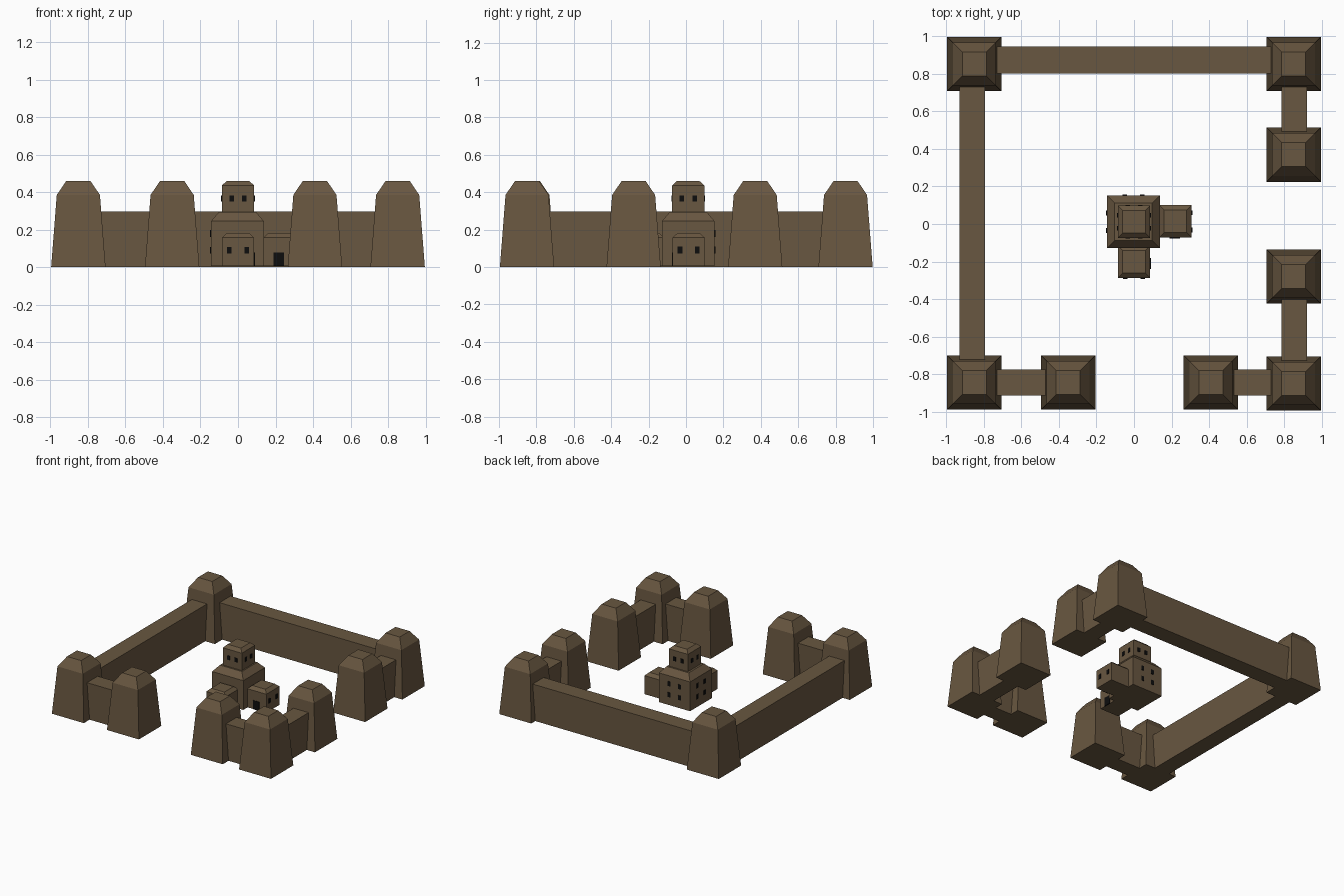
import bpy, bmesh
from math import cos, sin, radians

if "Cube" in bpy.data.objects:
    bpy.data.objects.remove(bpy.data.objects["Cube"])


def material(name, color):
    m = bpy.data.materials.new(name)
    m.diffuse_color = color
    m.use_nodes = True
    m.node_tree.nodes["Principled BSDF"].inputs["Base Color"].default_value = m.diffuse_color
    return m


CLAY = material("clay", (0.14, 0.095, 0.052, 1))
DARK = material("opening_black", (0.004, 0.004, 0.004, 1))


def stack(name, x, y, rings, mat=CLAY):
    """Solid lofted through square rings given as (half_x, half_y, z)."""
    bm = bmesh.new()
    loops = [[bm.verts.new((x + sx * hx, y + sy * hy, z))
              for sx, sy in ((-1, -1), (1, -1), (1, 1), (-1, 1))]
             for hx, hy, z in rings]
    bm.faces.new(loops[0][::-1])
    bm.faces.new(loops[-1])
    for a, b in zip(loops, loops[1:]):
        for i in range(4):
            j = (i + 1) % 4
            bm.faces.new((a[i], a[j], b[j], b[i]))
    me = bpy.data.meshes.new(name)
    bm.to_mesh(me)
    bm.free()
    me.materials.append(mat)
    ob = bpy.data.objects.new(name, me)
    bpy.context.collection.objects.link(ob)
    return ob


def box(name, x0, x1, y0, y1, z0, z1, mat=CLAY):
    hx, hy = (x1 - x0) / 2, (y1 - y0) / 2
    return stack(name, (x0 + x1) / 2, (y0 + y1) / 2,
                 [(hx, hy, z0), (hx, hy, z1)], mat)


def house(name, x, y, half, roof_half, z0, eaves, top):
    stack(name, x, y, [(half, half, z0), (half, half, eaves),
                       (roof_half, roof_half, top)])


def opening(name, cx, cy, half, side, offset, z, w, h):
    """Thin dark panel on one wall: side 0 front, 1 right, 2 back, 3 left."""
    a = radians(90 * side)
    lx, ly = offset, -half
    x = cx + lx * cos(a) - ly * sin(a)
    y = cy + lx * sin(a) + ly * cos(a)
    hx, hy = (w / 2, 0.004) if side % 2 == 0 else (0.004, w / 2)
    stack(name, x, y, [(hx, hy, z - h / 2), (hx, hy, z + h / 2)], DARK)


# Tapered towers: four corners and two gate pairs
towers = [(-0.851, 0.853), (0.851, 0.853), (-0.851, -0.845), (0.851, -0.85),
          (-0.351, -0.845), (0.41, -0.845), (0.851, 0.37), (0.851, -0.28)]
for tx, ty in towers:
    stack("tower", tx, ty, [(0.145, 0.145, 0), (0.115, 0.115, 0.385),
                            (0.064, 0.064, 0.46)])

# Curtain walls
box("back_wall", -0.74, 0.74, 0.803, 0.945, 0, 0.297)
box("left_wall", -0.931, -0.793, -0.74, 0.75, 0, 0.297)
box("front_wall_left", -0.74, -0.46, -0.915, -0.776, 0, 0.297)
box("front_wall_right", 0.52, 0.74, -0.915, -0.776, 0, 0.297)
box("right_wall_back", 0.785, 0.922, 0.48, 0.745, 0, 0.297)
box("right_wall_front", 0.785, 0.922, -0.74, -0.39, 0, 0.297)

# Keep: main block, upper turret and two annexes
house("keep", -0.003, 0.012, 0.141, 0.1, 0.005, 0.245, 0.293)
house("turret", 0, 0.012, 0.086, 0.06, 0.285, 0.435, 0.46)
house("front_annex", 0, -0.202, 0.086, 0.06, 0.005, 0.157, 0.181)
house("right_annex", 0.221, 0.014, 0.086, 0.06, 0.005, 0.157, 0.181)

# Windows
for s in (-1, 1):
    for side in range(4):
        opening("turret_window", 0, 0.012, 0.086, side, s * 0.034, 0.366, 0.023, 0.034)
    for side in (2, 3):
        for z in (0.09, 0.18):
            opening("keep_window", -0.003, 0.012, 0.141, side, s * 0.047, z, 0.025, 0.037)
    opening("front_annex_window", 0, -0.202, 0.086, 0, s * 0.046, 0.09, 0.025, 0.037)
    opening("right_annex_window", 0.221, 0.014, 0.086, 1, s * 0.046, 0.09, 0.025, 0.037)

# Doors in the inner corner of the two annexes
opening("right_annex_door", 0.221, 0.014, 0.086, 0, -0.004, 0.041, 0.058, 0.072)
opening("front_annex_door", 0, -0.202, 0.086, 1, -0.008, 0.041, 0.058, 0.072)
